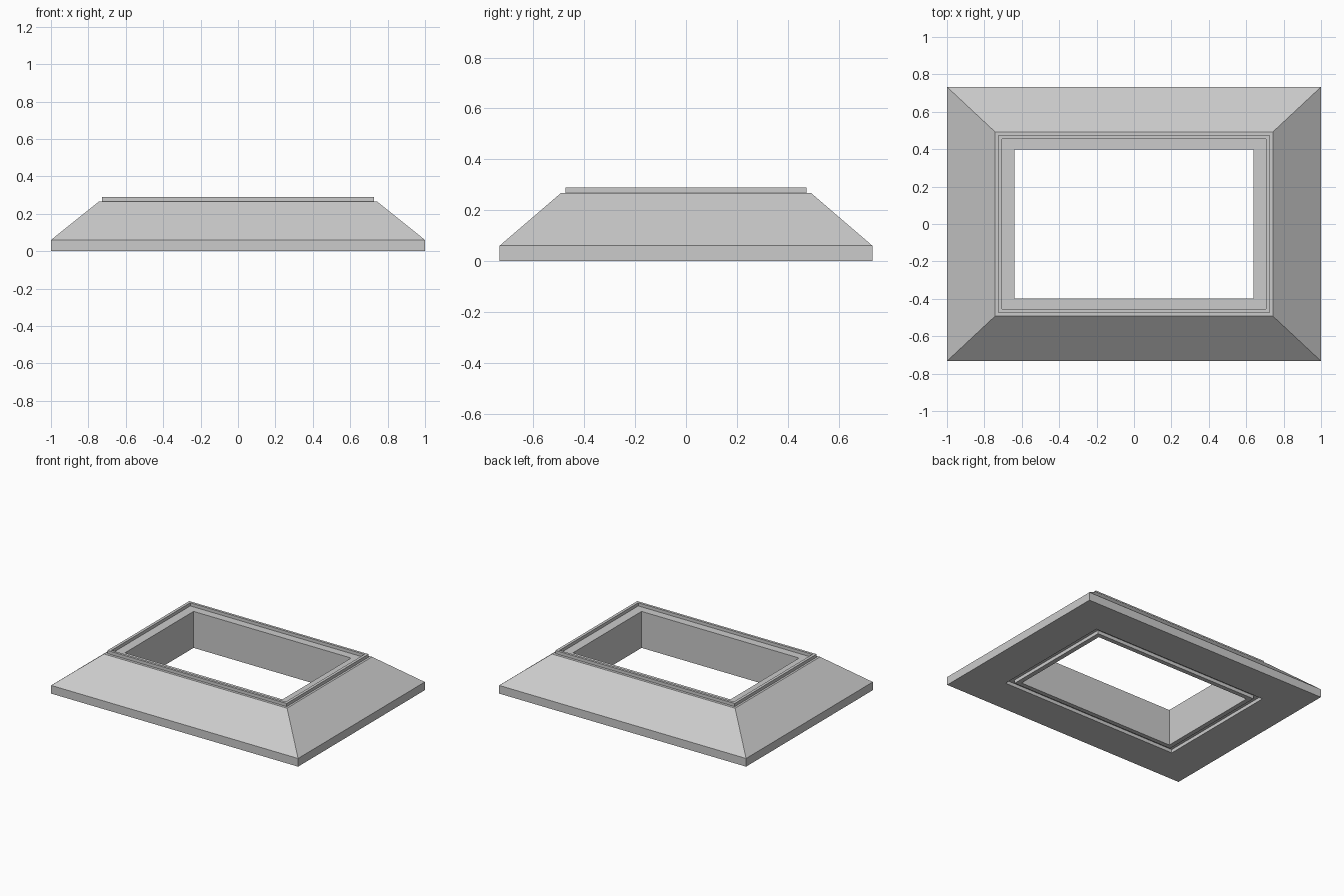
import bpy
import bmesh

cube = bpy.data.objects.get("Cube")
if cube:
    bpy.data.objects.remove(cube, do_unlink=True)

grey = bpy.data.materials.new("light grey")
grey.use_nodes = True
colour = (0.6, 0.6, 0.6, 1)
grey.diffuse_color = colour
grey.node_tree.nodes["Principled BSDF"].inputs["Base Color"].default_value = colour

BASE, SHOULDER, LIP = 0.06, 0.267, 0.29
GROOVE = 0.025

# Cross-section of the frame: half width, half depth, height
section = [
    (1.0, 0.733, 0), (1.0, 0.733, BASE),                   # base edge
    (0.742, 0.492, SHOULDER),                              # sloped side
    (0.726, 0.473, SHOULDER), (0.726, 0.473, LIP),         # raised lip
    (0.705, 0.455, LIP), (0.705, 0.455, SHOULDER),
    (0.638, 0.397, SHOULDER), (0.638, 0.397, 0),           # opening
    (0.672, 0.43, 0), (0.672, 0.43, GROOVE),               # groove underneath
    (0.718, 0.467, GROOVE), (0.718, 0.467, 0),
]


def rectangular_frame(name, profile):
    """Sweep a closed cross-section around four mitred corners."""
    bm = bmesh.new()
    corners = [(-1, -1), (1, -1), (1, 1), (-1, 1)]
    rings = [[bm.verts.new((sx * x, sy * y, z)) for sx, sy in corners]
             for x, y, z in profile]
    for a, b in zip(rings, rings[1:] + rings[:1]):
        for i in range(4):
            j = (i + 1) % 4
            bm.faces.new((a[i], a[j], b[j], b[i]))
    bmesh.ops.recalc_face_normals(bm, faces=bm.faces)
    mesh = bpy.data.meshes.new(name)
    bm.to_mesh(mesh)
    bm.free()
    mesh.materials.append(grey)
    obj = bpy.data.objects.new(name, mesh)
    bpy.context.collection.objects.link(obj)
    return obj


rectangular_frame("sloped_frame", section)
